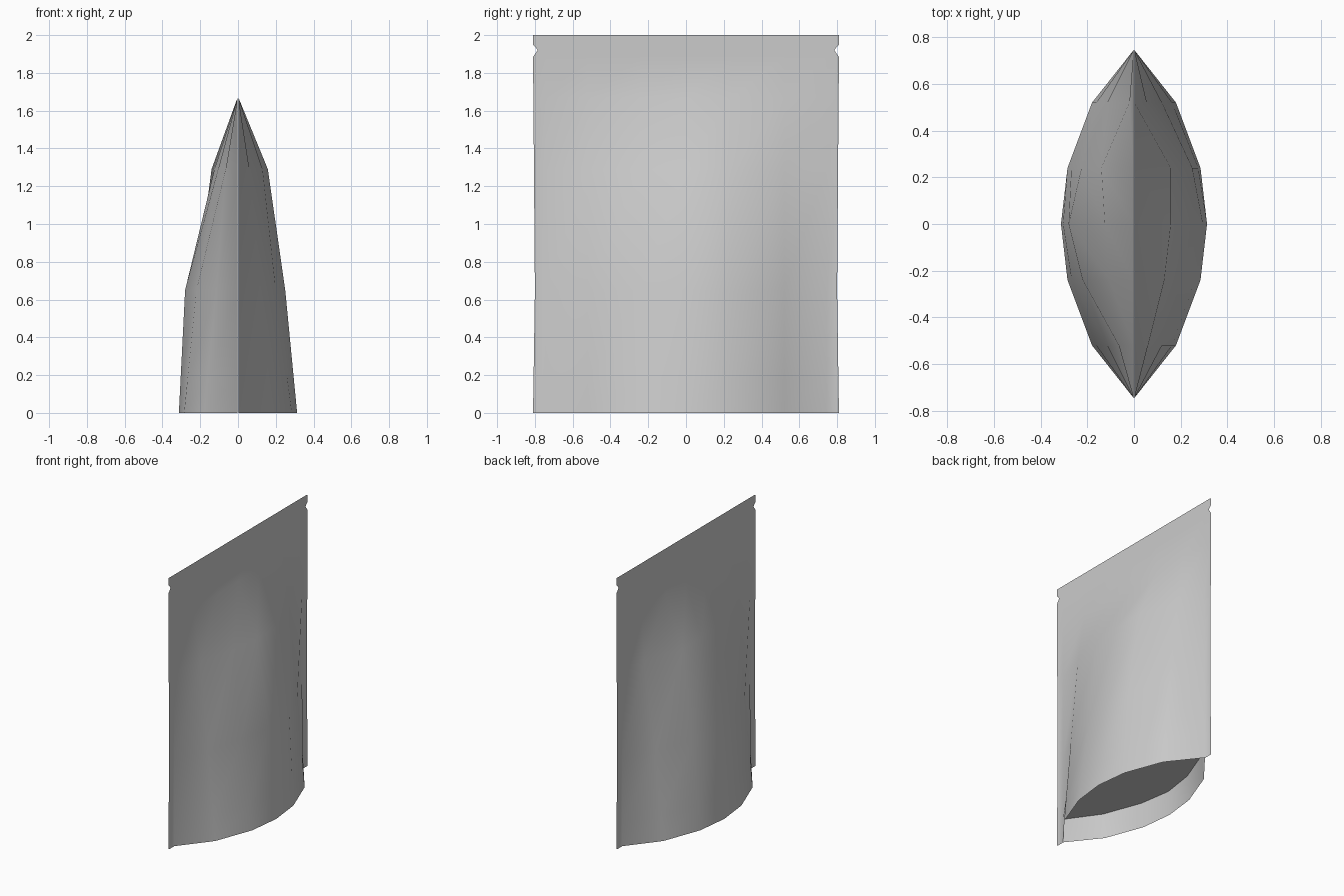
import bpy, bmesh

if "Cube" in bpy.data.objects:
    bpy.data.objects.remove(bpy.data.objects["Cube"])

GAP = 0.002           # half thickness of the sealed seams
SEAM = 0.745          # where the side seal begins
COLS = (-0.52, -0.24, 0.0, 0.24, 0.52)
GUSSET_Z = 0.18

# Bulge of each wall at the five inner columns, by height
BULGE = {
    1: {0.0: (.18, .285, .313, .285, .18), 0.65: (.12, .20, .25, .25, .12),
        1.29: (.06, .13, .158, .158, .055), 1.67: (GAP,) * 5},
    -1: {0.0: (.18, .285, .313, .285, .18), 0.65: (.115, .22, .28, .225, .115),
         1.29: (.065, .105, .125, .14, .02), 1.67: (GAP,) * 5},
}

# Side outline: gentle waist and a tear notch
OUTLINE = ((0.0, .81), (GUSSET_Z, .807), (0.65, .80), (1.29, .805), (1.67, .808),
           (1.885, .81), (1.905, .795), (1.92, .785), (1.935, .795), (1.95, .81), (2.0, .81))


def bulge_at(side, z):
    table = BULGE[side]
    zs = sorted(table)
    for a, b in zip(zs, zs[1:]):
        if a <= z <= b:
            t = (z - a) / (b - a)
            return [p + (q - p) * t for p, q in zip(table[a], table[b])]
    return [GAP] * 5


def wall_row(side, z, edge):
    ys = (-edge, -SEAM) + COLS + (SEAM, edge)
    xs = [GAP, GAP] + bulge_at(side, z) + [GAP, GAP]
    return [(side * x, y, z) for x, y in zip(xs, ys)]


def finish(bm, name):
    mesh = bpy.data.meshes.new(name)
    bm.to_mesh(mesh)
    bm.free()
    for p in mesh.polygons:
        p.use_smooth = True
    ob = bpy.data.objects.new(name, mesh)
    bpy.context.collection.objects.link(ob)
    return ob


# Front and back walls with sealed rims
for side, name in ((1, "right_wall"), (-1, "left_wall")):
    bm = bmesh.new()
    rows = [[bm.verts.new(c) for c in wall_row(side, z, e)] for z, e in OUTLINE]
    for lo, hi in zip(rows, rows[1:]):
        for i in range(len(lo) - 1):
            quad = (lo[i], lo[i + 1], hi[i + 1], hi[i])
            bm.faces.new(quad if side > 0 else quad[::-1])
    finish(bm, name)

# Recessed bottom panel between the walls
bm = bmesh.new()
left = [bm.verts.new(c) for c in wall_row(-1, GUSSET_Z, .81)[1:-1]]
right = [bm.verts.new(c) for c in wall_row(1, GUSSET_Z, .81)[1:-1]]
for i in range(len(left) - 1):
    bm.faces.new((left[i], left[i + 1], right[i + 1], right[i]))
finish(bm, "bottom_gusset")
